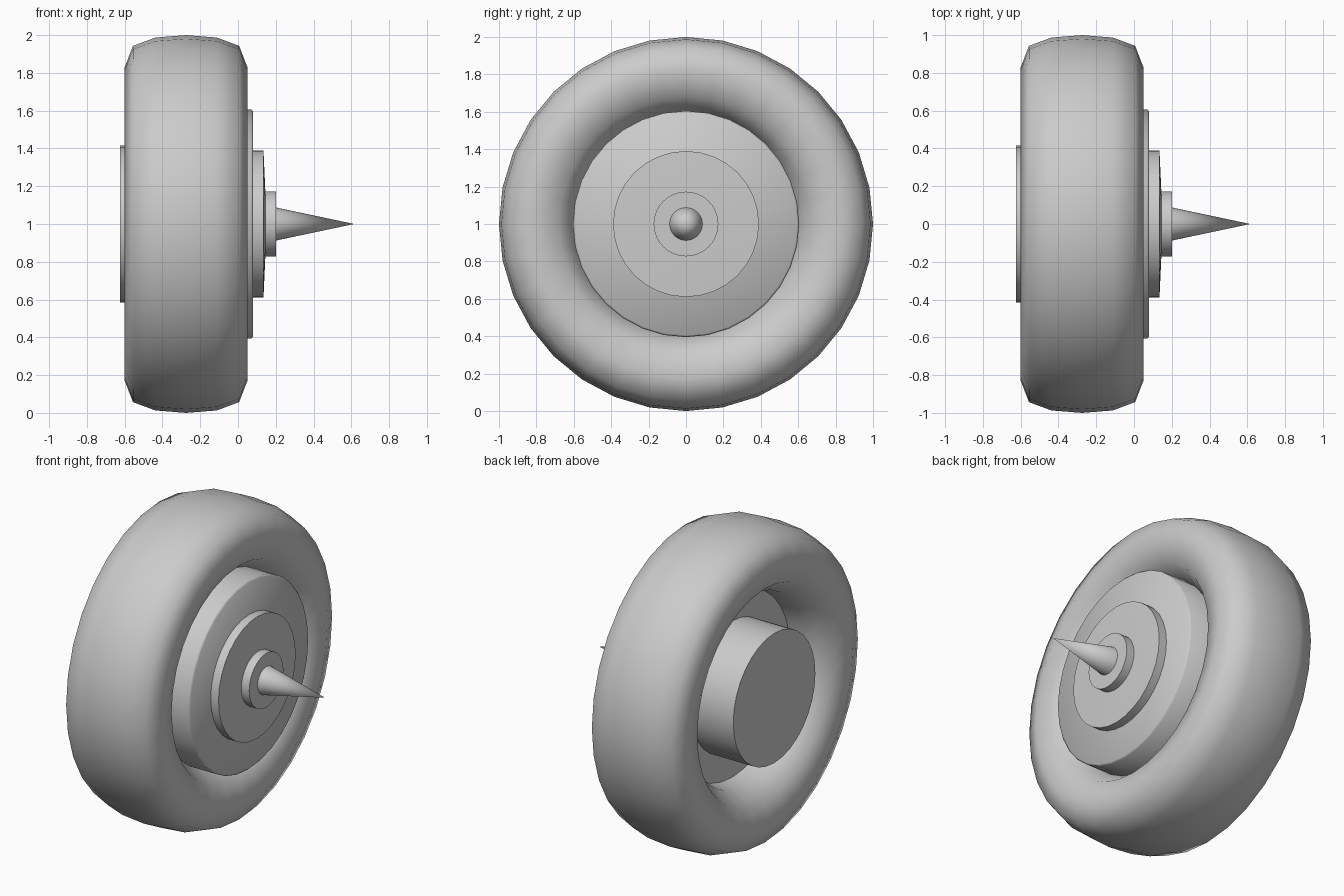
import bpy, bmesh, math

if "Cube" in bpy.data.objects:
    bpy.data.objects.remove(bpy.data.objects["Cube"])


def lathe(name, profile, sides, closed=False, angle=30):
    """Revolve (x, radius) points around the wheel axle at z = 1."""
    bm = bmesh.new()
    rings = []
    for x, r in profile:
        if r == 0:
            rings.append([bm.verts.new((x, 0, 1))] * sides)
            continue
        rings.append([bm.verts.new((x, r * math.sin(math.tau * i / sides),
                                    1 + r * math.cos(math.tau * i / sides)))
                      for i in range(sides)])
    pairs = list(zip(rings, rings[1:]))
    if closed:
        pairs.append((rings[-1], rings[0]))
    for a, b in pairs:
        for i in range(sides):
            j = (i + 1) % sides
            bm.faces.new(dict.fromkeys((a[i], a[j], b[j], b[i])))
    if not closed:
        for ring in (rings[0], rings[-1]):
            if ring[0] is not ring[1]:
                bm.faces.new(ring)
    bmesh.ops.recalc_face_normals(bm, faces=bm.faces)
    mesh = bpy.data.meshes.new(name)
    bm.to_mesh(mesh)
    bm.free()
    obj = bpy.data.objects.new(name, mesh)
    bpy.context.collection.objects.link(obj)
    bpy.ops.object.select_all(action='DESELECT')
    obj.select_set(True)
    bpy.context.view_layer.objects.active = obj
    bpy.ops.object.shade_smooth_by_angle(angle=math.radians(angle))
    return obj


# Tyre: half cross-section mirrored about its middle plane
mid = -0.275
half = [(0.1625, 0.987), (0.281, 0.943), (0.325, 0.83), (0.281, 0.68), (0.1625, 0.60)]
tyre = [(mid, 1.0)] + [(mid + x, r) for x, r in half]
tyre += [(mid, 0.575)] + [(mid - x, r) for x, r in reversed(half)]
lathe("tyre", tyre, 32, closed=True, angle=80)

# Stepped wheel discs, inner drum and axle hub
lathe("wheel_disc", [(-0.33, 0.605), (0.07, 0.605), (0.08, 0.595)], 32, angle=50)
lathe("inner_drum", [(-0.625, 0.415), (-0.3, 0.415)], 32)
lathe("hub_plate", [(0.05, 0.39), (0.135, 0.39), (0.145, 0.17)], 32)
lathe("hub_cap", [(0.1, 0.173), (0.2, 0.173)], 32)

# Pointed spike
lathe("spike", [(0.18, 0.092), (0.615, 0)], 32)
